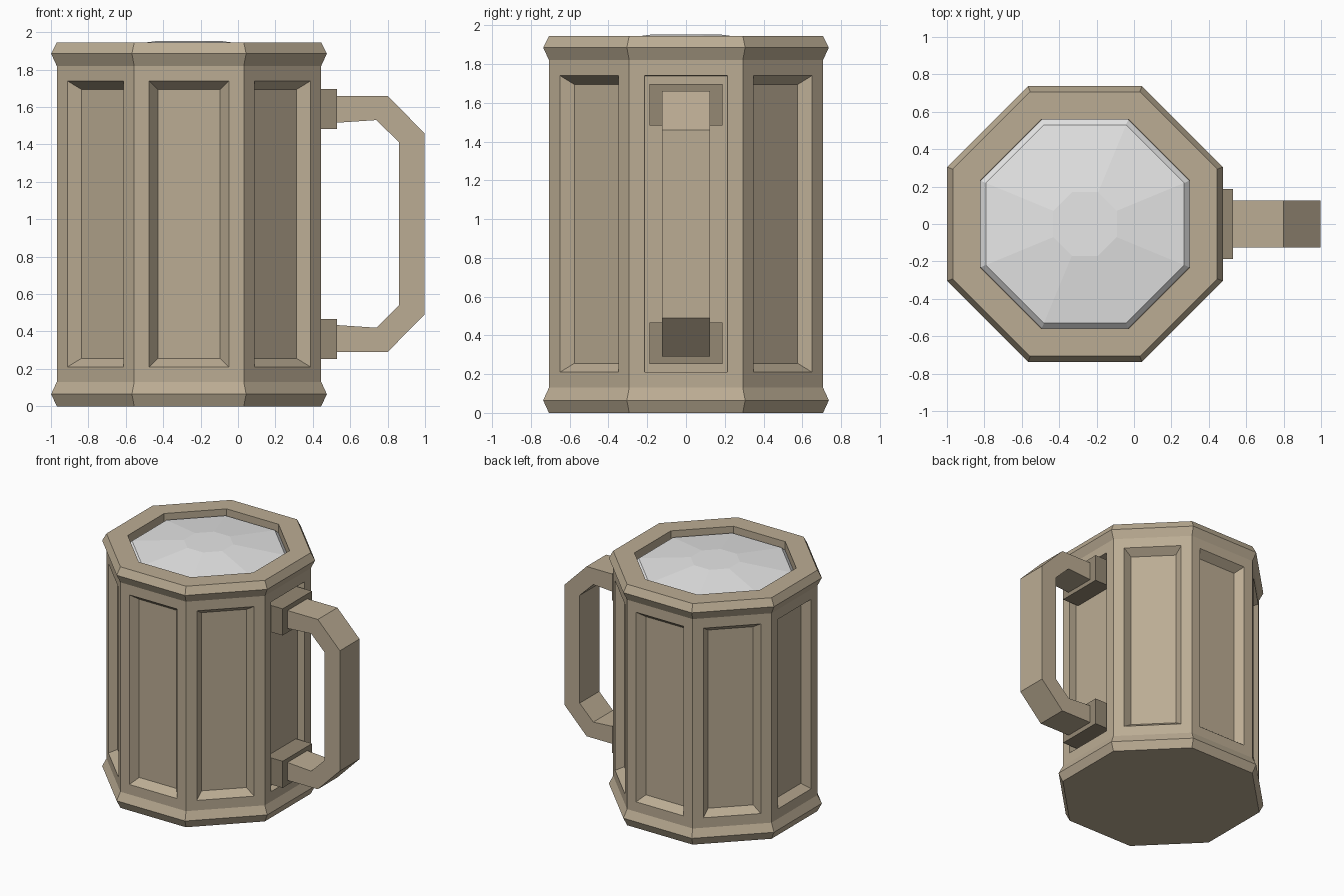
import bpy, bmesh, math
from mathutils import Vector

if "Cube" in bpy.data.objects:
    bpy.data.objects.remove(bpy.data.objects["Cube"])

CX = -0.262  # centre of the mug body


def material(name, rgb):
    m = bpy.data.materials.new(name)
    m.diffuse_color = (*rgb, 1)
    m.use_nodes = True
    m.node_tree.nodes["Principled BSDF"].inputs["Base Color"].default_value = m.diffuse_color
    return m


wood = material("tan wood", (0.50, 0.415, 0.295))
dark = material("dark bracket", (0.30, 0.25, 0.175))
froth = material("pale foam", (0.80, 0.80, 0.80))


def finish(bm, name, mat):
    bmesh.ops.recalc_face_normals(bm, faces=bm.faces)
    me = bpy.data.meshes.new(name)
    bm.to_mesh(me)
    bm.free()
    me.materials.append(mat)
    ob = bpy.data.objects.new(name, me)
    bpy.context.collection.objects.link(ob)
    return ob


def octagon_lathe(profile):
    """Closed eight-sided solid from (apothem, z) pairs."""
    bm = bmesh.new()
    rings = []
    for a, z in profile:
        r = a / math.cos(math.pi / 8)
        rings.append([bm.verts.new((CX + r * math.cos(math.pi * (i + .5) / 4),
                                    r * math.sin(math.pi * (i + .5) / 4), z))
                      for i in range(8)])
    for lo, hi in zip(rings, rings[1:]):
        for i in range(8):
            j = (i + 1) % 8
            bm.faces.new((lo[i], lo[j], hi[j], hi[i]))
    bm.faces.new(rings[0])
    bm.faces.new(rings[-1])
    bmesh.ops.recalc_face_normals(bm, faces=bm.faces)
    return bm


# Body with flared base, rim and shallow mouth
bm = octagon_lathe([(.707, 0), (.737, .065), (.707, .13), (.707, 1.82),
                    (.737, 1.885), (.707, 1.945), (.56, 1.945), (.56, 1.85)])
# Recessed panels: sloped edges, except straight edges behind the handle
walls = [f for f in bm.faces
         if abs(f.normal.z) < .01 and f.calc_area() > .5]
bmesh.ops.inset_individual(bm, faces=walls, thickness=.08, use_even_offset=True)
back = [f for f in walls if f.normal.x > .99]
rest = [f for f in walls if f.normal.x <= .99]
bmesh.ops.inset_individual(bm, faces=rest, thickness=.046, depth=-.06,
                           use_even_offset=True)
bmesh.ops.inset_individual(bm, faces=back, thickness=.001, depth=-.06,
                           use_even_offset=True)
finish(bm, "mug_body", wood)

# Domed foam
finish(octagon_lathe([(.559, 1.852), (.559, 1.875), (.53, 1.905), (.17, 1.953)]),
       "foam", froth)

# Handle: upper half outline, mirrored about its middle height
MID = .975
outer = [(.50, 1.66), (.80, 1.66), (.997, 1.46)]
inner = [(.862, 1.41), (.74, 1.53), (.50, 1.514)]
flip = lambda pts: [(x, 2 * MID - z) for x, z in reversed(pts)]
outline = outer + flip(outer) + flip(inner) + inner
bm = bmesh.new()
face = bm.faces.new([bm.verts.new((x, -.125, z)) for x, z in outline])
ext = bmesh.ops.extrude_face_region(bm, geom=[face], use_keep_orig=True)
bmesh.ops.translate(bm, vec=(0, .25, 0),
                    verts=[v for v in ext["geom"] if isinstance(v, bmesh.types.BMVert)])
finish(bm, "handle", wood)

# Brackets joining handle and body
for name, z in (("upper_bracket", 1.59), ("lower_bracket", .36)):
    bm = bmesh.new()
    bmesh.ops.create_cube(bm, size=1)
    for v in bm.verts:
        v.co = Vector((.455 + v.co.x * .15, v.co.y * .375, z + v.co.z * .215))
    finish(bm, name, dark)
